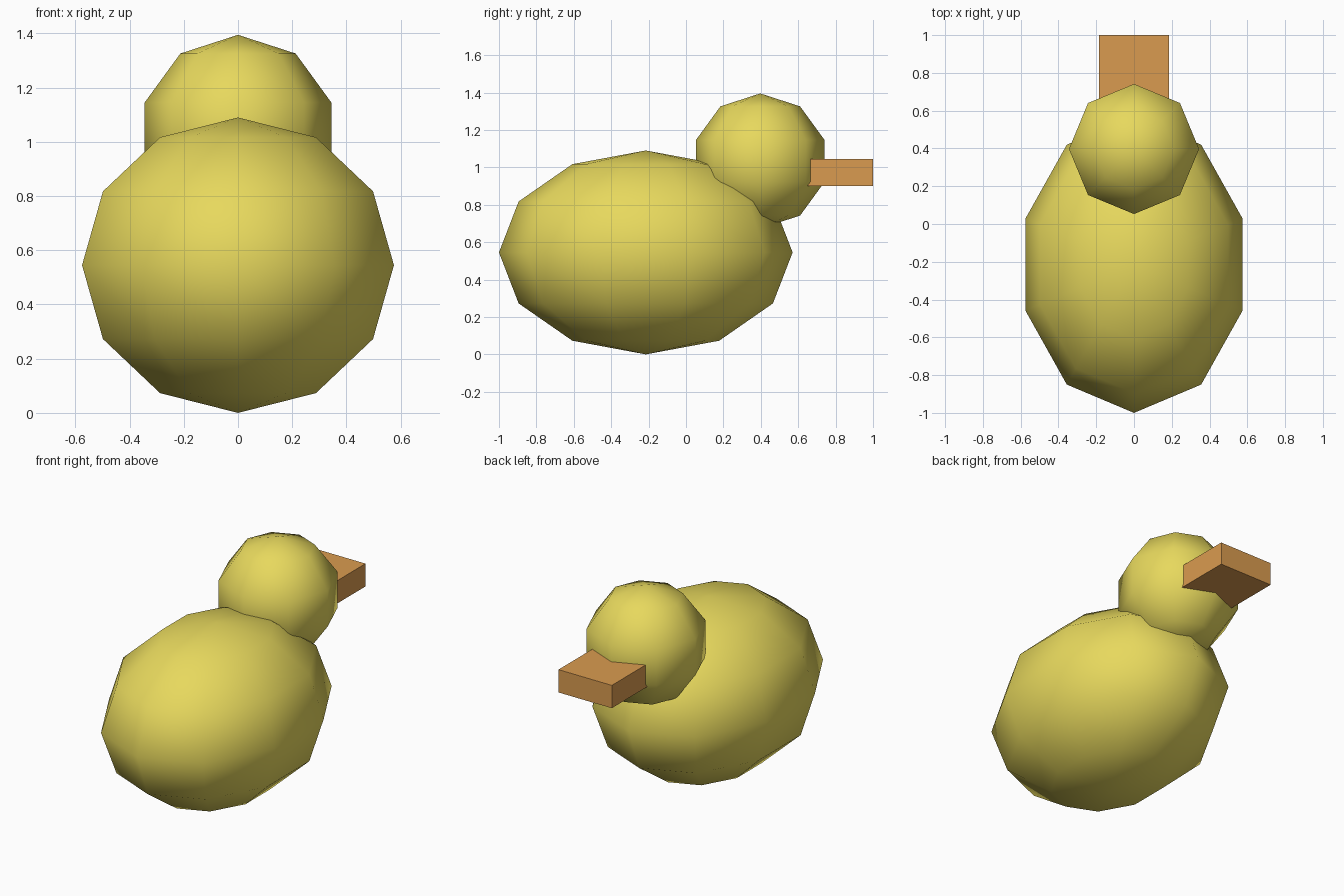
import bpy

if "Cube" in bpy.data.objects:
    bpy.data.objects.remove(bpy.data.objects["Cube"])


def material(name, rgb):
    mat = bpy.data.materials.new(name)
    mat.diffuse_color = (*rgb, 1.0)
    mat.use_nodes = True
    mat.node_tree.nodes["Principled BSDF"].inputs["Base Color"].default_value = mat.diffuse_color
    return mat


yellow = material("yellow", (0.80, 0.69, 0.11))
orange = material("orange", (0.70, 0.33, 0.08))


def ball(name, segments, rings, centre, radii):
    """Low-poly, smooth-shaded ellipsoid with a vertex on the y axis."""
    bpy.ops.mesh.primitive_uv_sphere_add(segments=segments, ring_count=rings, radius=1)
    obj = bpy.context.object
    obj.name = name
    for v in obj.data.vertices:
        v.co = [c + r * k for c, r, k in zip(centre, radii, v.co)]
    bpy.ops.object.shade_smooth()
    obj.data.materials.append(yellow)
    return obj


# Egg-shaped body and round head
ball("body", 10, 6, (0, -0.215, 0.545), (0.605, 0.785, 0.545))
ball("head", 8, 5, (0, 0.397, 1.034), (0.362, 0.362, 0.361))

# Flat box beak, its back end sunk into the head
bpy.ops.mesh.primitive_cube_add(size=1)
beak = bpy.context.object
beak.name = "beak"
for v in beak.data.vertices:
    v.co = (v.co.x * 0.37, 0.815 + v.co.y * 0.37, 0.973 + v.co.z * 0.143)
beak.data.materials.append(orange)
